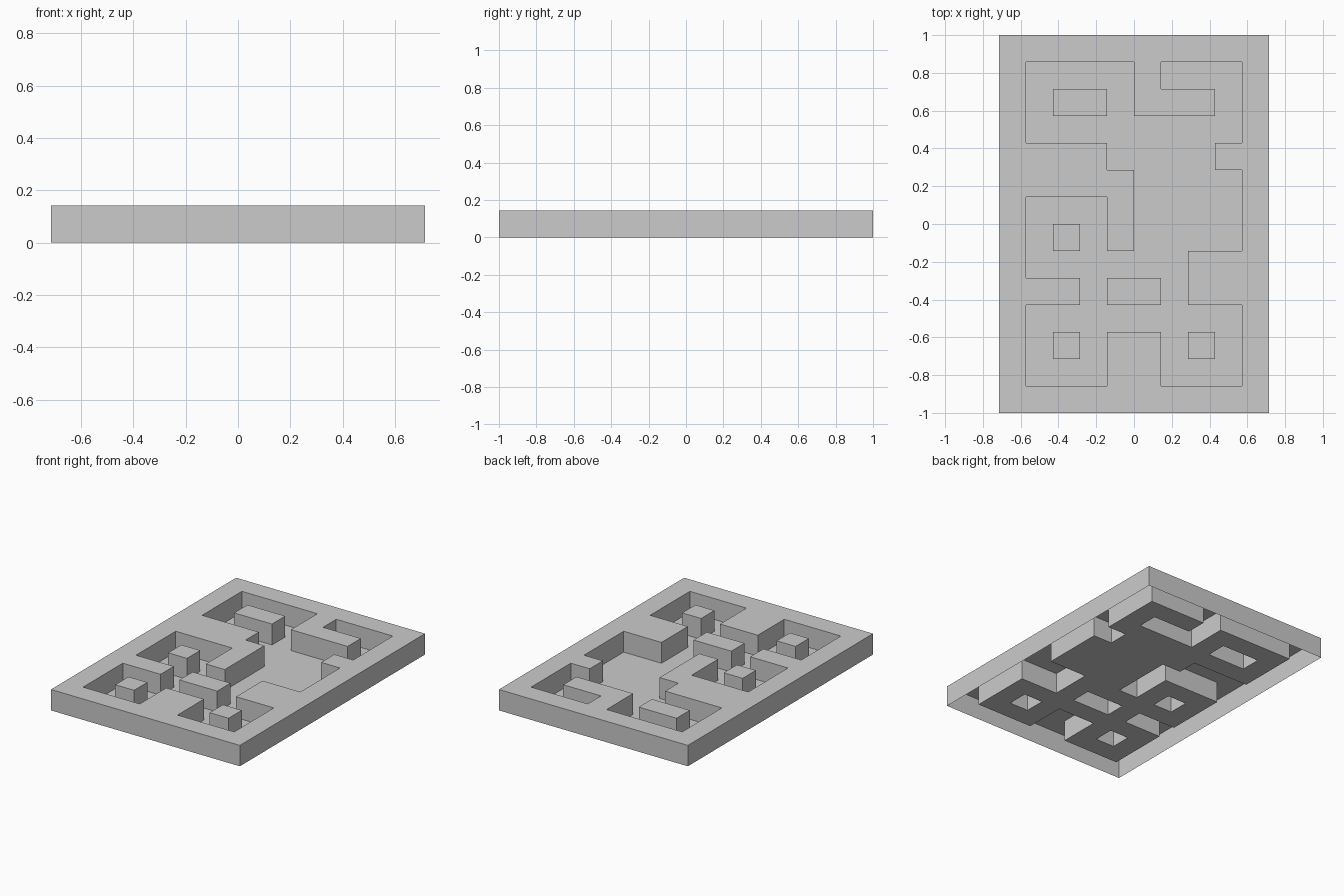
import bpy, bmesh

if "Cube" in bpy.data.objects:
    bpy.data.objects.remove(bpy.data.objects["Cube"])

# Maze plan, back row first: '#' is raised wall, '.' is sunken path
PLAN = [
    "##########",
    "#....#...#",
    "#.##.###.#",
    "#........#",
    "####....##",
    "#####....#",
    "#...#....#",
    "#.#.#....#",
    "#......###",
    "###.##.###",
    "#........#",
    "#.#.##.#.#",
    "#...##...#",
    "##########",
]
S = 1 / 7                       # cell size and wall height
ROWS, COLS = len(PLAN), len(PLAN[0])


def raised(c, r):
    return 0 <= c < COLS and 0 <= r < ROWS and PLAN[r][c] == "#"


def new_object(name, bm):
    bmesh.ops.remove_doubles(bm, verts=bm.verts, dist=1e-4)
    mesh = bpy.data.meshes.new(name)
    bm.to_mesh(mesh)
    bm.free()
    obj = bpy.data.objects.new(name, mesh)
    bpy.context.collection.objects.link(obj)


def quad(bm, pts):
    bm.faces.new([bm.verts.new(p) for p in pts])


walls, floor = bmesh.new(), bmesh.new()
for r in range(ROWS):
    for c in range(COLS):
        x, y = (c - COLS / 2) * S, (ROWS / 2 - r - 1) * S
        corners = [(x, y), (x + S, y), (x + S, y + S), (x, y + S)]
        if not raised(c, r):
            # path floor
            quad(floor, [(*p, 0) for p in corners])
            continue
        # wall top
        quad(walls, [(*p, S) for p in corners])
        # wall sides wherever the neighbour is not raised; underside stays open
        for i, (dc, dr) in enumerate([(0, 1), (1, 0), (0, -1), (-1, 0)]):
            if not raised(c + dc, r + dr):
                a, b = corners[i], corners[(i + 1) % 4]
                quad(walls, [(*a, 0), (*b, 0), (*b, S), (*a, S)])

new_object("maze_walls", walls)
new_object("maze_floor", floor)
